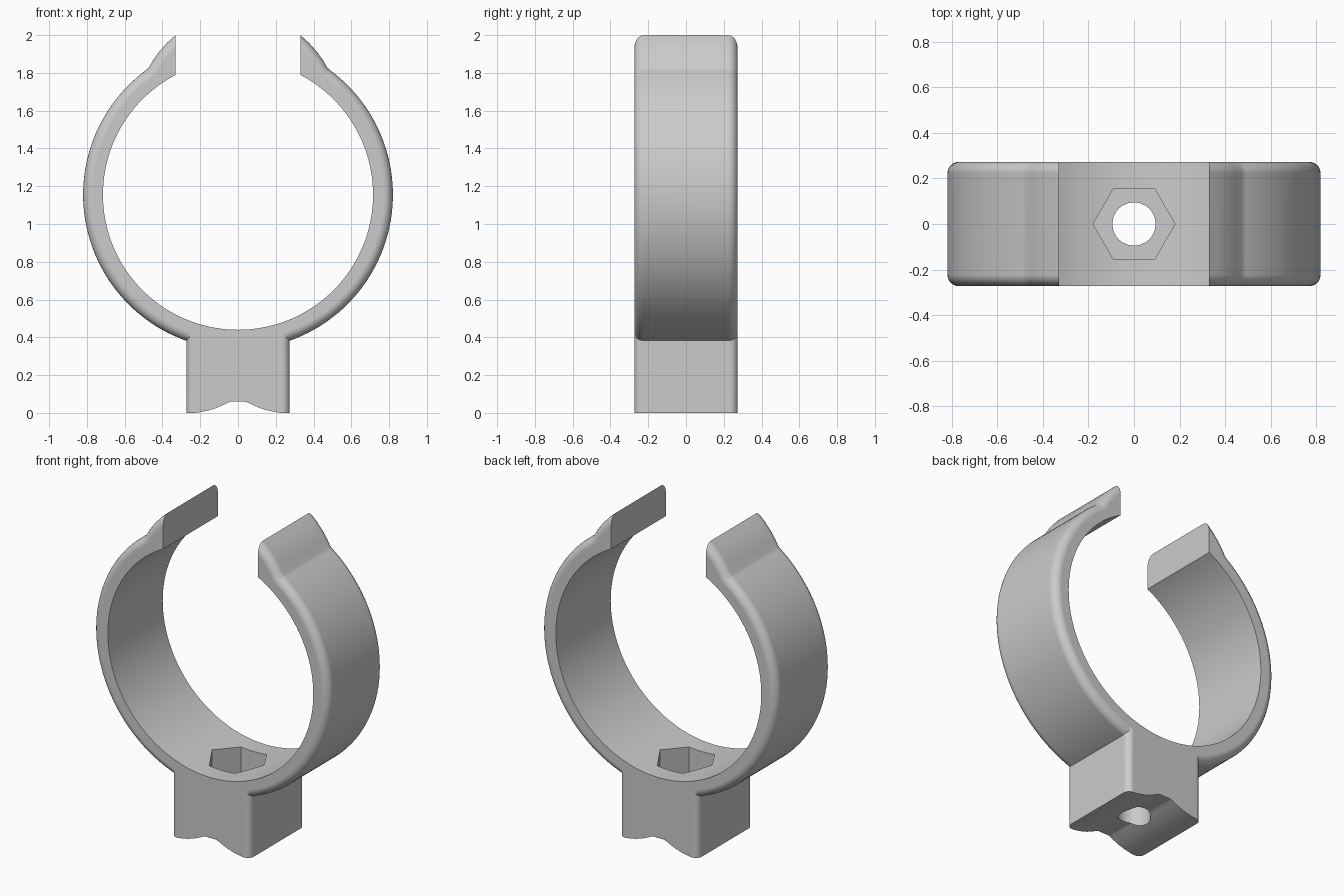
import bpy, bmesh, math

if "Cube" in bpy.data.objects:
    bpy.data.objects.remove(bpy.data.objects["Cube"], do_unlink=True)

HALF = 0.273                 # half depth of the clip and half width of its base
CENTRE = 1.155               # height of the ring centre
R_OUT, R_IN = 0.82, 0.715
MOUTH = 0.33                 # half width of the opening
ROUND = 0.05

grey = bpy.data.materials.new("plain_grey")
grey.use_nodes = True
grey.diffuse_color = (0.6, 0.6, 0.6, 1)
grey.node_tree.nodes["Principled BSDF"].inputs["Base Color"].default_value = (0.6, 0.6, 0.6, 1)


def prism(name, points, half, axis="Y", base=0.0, round_test=None, width=ROUND):
    """Extrude a closed outline along an axis and round the chosen edges."""
    bm = bmesh.new()
    if axis == "Y":
        verts = [bm.verts.new((a, -half, b)) for a, b in points]
        move = (0, 2 * half, 0)
    else:
        verts = [bm.verts.new((a, b, base)) for a, b in points]
        move = (0, 0, half)
    face = bm.faces.new(verts)
    ext = bmesh.ops.extrude_face_region(bm, geom=[face])
    bmesh.ops.translate(bm, vec=move, verts=[v for v in ext["geom"] if isinstance(v, bmesh.types.BMVert)])
    bmesh.ops.recalc_face_normals(bm, faces=bm.faces)
    if round_test:
        bmesh.ops.bevel(bm, geom=[e for e in bm.edges if round_test(e)], offset=width,
                        segments=6, profile=0.5, affect="EDGES", clamp_overlap=False)
    mesh = bpy.data.meshes.new(name)
    bm.to_mesh(mesh)
    bm.free()
    mesh.materials.append(grey)
    obj = bpy.data.objects.new(name, mesh)
    bpy.context.collection.objects.link(obj)
    return obj


def circle(radius, count, cz=0.0):
    return [(radius * math.cos(2 * math.pi * i / count),
             cz + radius * math.sin(2 * math.pi * i / count)) for i in range(count)]


def combine(target, other, operation):
    mod = target.modifiers.new(operation.title(), "BOOLEAN")
    mod.operation, mod.solver, mod.object = operation, "EXACT", other
    other.hide_render = True
    bpy.context.view_layer.objects.active = target
    bpy.ops.object.modifier_apply(modifier=mod.name)
    bpy.data.objects.remove(other, do_unlink=True)


# Outer outline: a large arc that flares into a lip on each side of the mouth
lip = [(0.28, 2.04), (MOUTH, 2.0), (0.375, 1.96), (0.415, 1.915), (0.45, 1.867), (0.474, 1.825)]
start = math.atan2(0.657, 0.49)
sweep = math.pi / 2 + start
steps = 64
arc = [(R_OUT * math.cos(start - sweep * i / steps),
        CENTRE + R_OUT * math.sin(start - sweep * i / steps)) for i in range(steps + 1)]
right = lip + arc
outline = right + [(-x, z) for x, z in reversed(right[:-1])]


def rim_edge(e):
    a, b = (v.co for v in e.verts)
    return abs(a.y - b.y) < 1e-5 and not (a.z > 2.03 and b.z > 2.03)


clip = prism("ring_clip", outline, HALF, round_test=rim_edge)

# Square base with rounded upright edges
corners = [(-HALF, -HALF), (HALF, -HALF), (HALF, HALF), (-HALF, HALF)]
base = prism("mount_base", corners, 0.6, "Z",
             round_test=lambda e: abs(e.verts[0].co.z - e.verts[1].co.z) > 0.1, width=0.04)
combine(clip, base, "UNION")

# Bore, mouth, and the scalloped groove beneath the base
combine(clip, prism("bore", circle(R_IN, 128, CENTRE), 1), "DIFFERENCE")
combine(clip, prism("mouth", [(-MOUTH, 1.5), (MOUTH, 1.5), (MOUTH, 2.3), (-MOUTH, 2.3)], 1), "DIFFERENCE")
side = [(0.235, -0.1), (0.235, -0.001), (0.2, 0.004), (0.16, 0.012), (0.12, 0.024),
        (0.08, 0.041), (0.05, 0.056), (0.035, 0.06)]
combine(clip, prism("groove", side + [(-x, z) for x, z in reversed(side)], 1), "DIFFERENCE")

# Bolt hole and hexagonal nut pocket
combine(clip, prism("bolt_hole", circle(0.095, 48), 0.9, "Z", -0.2), "DIFFERENCE")
combine(clip, prism("nut_pocket", circle(0.18, 6), 0.6, "Z", 0.22), "DIFFERENCE")

# Smooth shading with crisp edges
bpy.ops.object.select_all(action="DESELECT")
clip.select_set(True)
bpy.context.view_layer.objects.active = clip
bpy.ops.object.shade_smooth_by_angle(angle=math.radians(28))
weighted = clip.modifiers.new("Weighted Normals", "WEIGHTED_NORMAL")
weighted.keep_sharp = True
